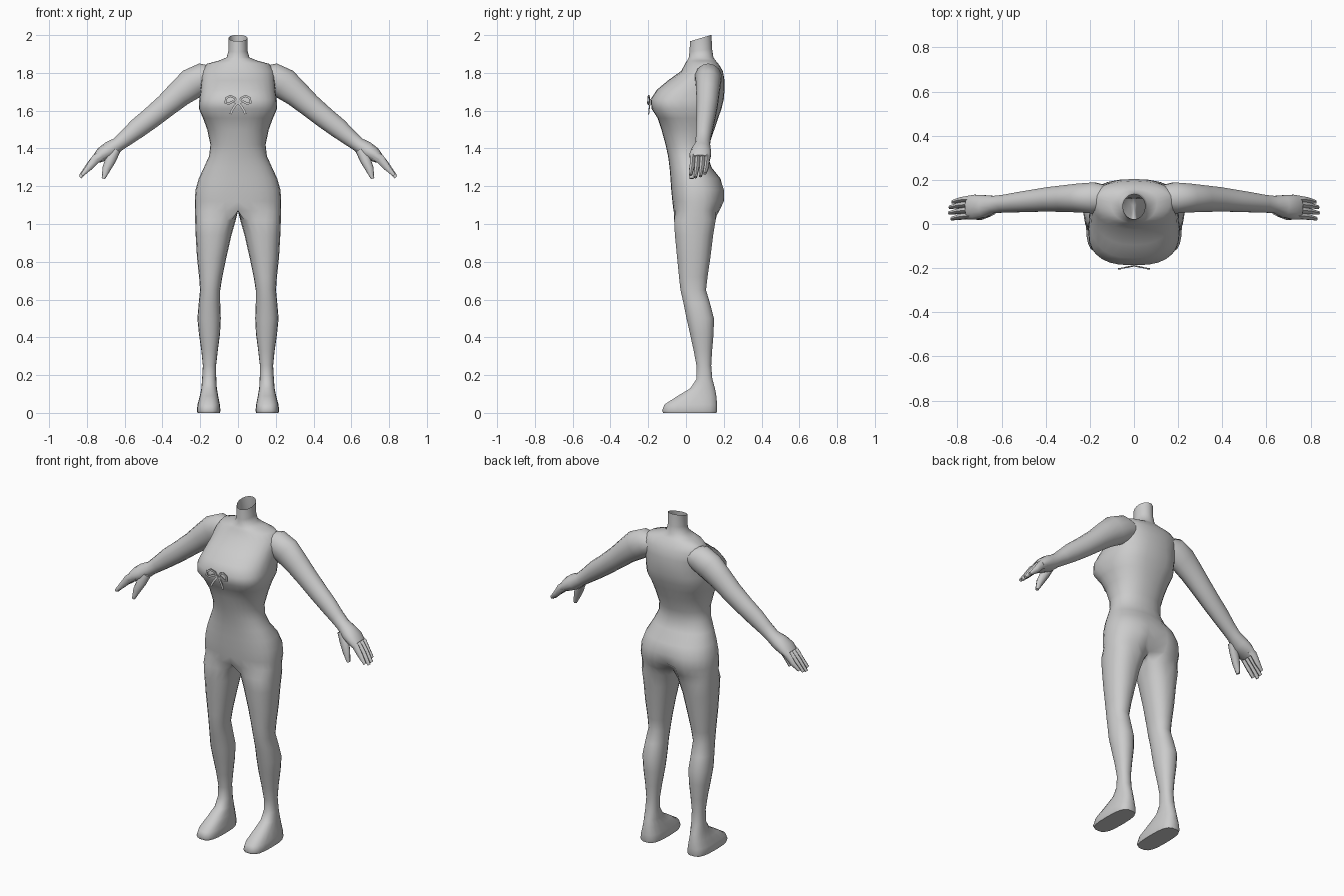
import bpy, bmesh, math
from mathutils import Vector

grey = bpy.data.materials.new("plain grey")
grey.diffuse_color = (0.6, 0.6, 0.6, 1)

OUT, INN = 14, 4  # ring segments on the outer arc and on the inner thigh


def finish(name, bm, mirror=True, angle=60):
    me = bpy.data.meshes.new(name)
    bm.to_mesh(me)
    bm.free()
    ob = bpy.data.objects.new(name, me)
    bpy.context.collection.objects.link(ob)
    me.materials.append(grey)
    if mirror:
        m = ob.modifiers.new("mirror", 'MIRROR')
        m.use_clip = True
        m.merge_threshold = 0.0005
    bpy.context.view_layer.objects.active = ob
    ob.select_set(True)
    bpy.ops.object.shade_smooth_by_angle(angle=math.radians(angle))
    ob.select_set(False)
    return ob


def sup(a, n):
    """Unit superellipse point; angle 0 points to +x."""
    c, s = math.cos(a), math.sin(a)
    return (math.copysign(abs(c) ** (2 / n), c), math.copysign(abs(s) ** (2 / n), s))


def trunk_ring(z, hw, y0, y1, yc, n=2.2, cleft=0, tilt=0):
    """Half outline from the front centre to the back centre, closed along x = 0."""
    pts = []
    for i in range(OUT + 1):
        c, s = sup(math.radians(-90 + 180 * i / OUT), n)
        y = yc + s * ((yc - y0) if s < 0 else (y1 - yc))
        pts.append(Vector((max(0, hw * c) if 0 < i < OUT else 0, y, z + tilt * (y - yc))))
    pts[OUT].y -= cleft
    pts += [pts[OUT].lerp(pts[0], k / INN) for k in range(1, INN)]
    return pts


def leg_ring(z, x0, x1, y0, y1, n=2.2):
    cx, cy, rx, ry = (x0 + x1) / 2, (y0 + y1) / 2, (x1 - x0) / 2, (y1 - y0) / 2
    angles = [-140 + 280 * i / OUT for i in range(OUT + 1)]
    angles += [140 + 80 * k / INN for k in range(1, INN)]
    return [Vector((cx + rx * c, cy + ry * s, z))
            for c, s in (sup(math.radians(a), n) for a in angles)]


# neck and torso, top to bottom: z, half width, front, back, widest y
trunk = [trunk_ring(*r) for r in [
    (1.985, .050, .022, .135, .08, 2, 0, .3),
    (1.92, .050, .018, .138, .08, 2, 0, .15),
    (1.882, .060, .015, .145, .085, 2),
    (1.864, .105, .005, .158, .10),
    (1.848, .165, -.005, .172, .11),
    (1.81, .195, -.025, .195, .11),
    (1.76, .195, -.095, .204, .08, 2.3),
    (1.71, .198, -.155, .204, .03, 2.5),
    (1.66, .205, -.187, .200, -.02, 2.7),
    (1.61, .207, -.182, .188, -.03, 2.7),
    (1.56, .185, -.150, .170, -.01, 2.5),
    (1.50, .163, -.130, .150, .01, 2.3),
    (1.42, .146, -.108, .122, .01),
    (1.36, .153, -.095, .115, .01),
    (1.30, .180, -.087, .135, .02),
    (1.24, .208, -.082, .183, .04, 2.3),
    (1.18, .225, -.078, .204, .05, 2.4, .006),
    (1.12, .229, -.072, .203, .05, 2.5, .02),
    (1.07, .228, -.066, .180, .05, 2.5, .05)]]
# legs and feet: z, inner x, outer x, front, back
legs = [leg_ring(*r) for r in [
    (1.02, .012, .227, -.064, .158, 2.5),
    (.94, .035, .224, -.060, .145, 2.3),
    (.82, .062, .217, -.048, .130),
    (.72, .083, .206, -.038, .115),
    (.65, .094, .201, -.030, .107),
    (.58, .094, .208, -.014, .128),
    (.50, .091, .215, .002, .149),
    (.42, .095, .207, .020, .147),
    (.33, .107, .194, .040, .139),
    (.25, .116, .186, .055, .134),
    (.18, .115, .190, .055, .140),
    (.13, .112, .194, .022, .154),
    (.09, .105, .202, -.045, .162, 2.4),
    (.045, .096, .214, -.115, .166, 2.8),
    (.012, .093, .218, -.128, .166, 3),
    (0, .096, .214, -.122, .163, 3)]]
bm = bmesh.new()
N = OUT + INN
rings = [[bm.verts.new(p) for p in r] for r in trunk + legs]
for j in range(len(rings) - 1):
    a, b = rings[j], rings[j + 1]
    for i in range(N if j >= len(trunk) - 1 else OUT):
        k = (i + 1) % N
        bm.faces.new((a[i], b[i], b[k], a[k]))
bm.faces.new(rings[-1][::-1])
bmesh.ops.delete(bm, geom=[v for v in bm.verts if not v.link_faces], context='VERTS')
finish("body", bm)


def limb(name, path, sides=12):
    """Tapered tube; path rows are x, y, z, in-plane radius, depth radius."""
    bm = bmesh.new()
    c = [Vector(p[:3]) for p in path]
    rows = []
    for j, p in enumerate(path):
        t = (c[min(j + 1, len(c) - 1)] - c[max(j - 1, 0)]).normalized()
        u = Vector((-t.z, 0, t.x)).normalized()
        rows.append([bm.verts.new(c[j] + u * p[3] * math.cos(2 * math.pi * i / sides)
                                  + Vector((0, p[4] * math.sin(2 * math.pi * i / sides), 0)))
                     for i in range(sides)])
    for a, b in zip(rows, rows[1:]):
        for i in range(sides):
            k = (i + 1) % sides
            bm.faces.new((a[i], b[i], b[k], a[k]))
    bm.faces.new(rows[0])
    bm.faces.new(rows[-1])
    bmesh.ops.recalc_face_normals(bm, faces=bm.faces)
    return finish(name, bm)


# arm from inside the shoulder to the palm
limb("arm", [
    (.12, .115, 1.785, .050, .060), (.18, .118, 1.775, .079, .072),
    (.245, .118, 1.742, .083, .067), (.31, .115, 1.690, .071, .062),
    (.38, .112, 1.628, .062, .057), (.46, .105, 1.562, .057, .051),
    (.53, .098, 1.508, .053, .046), (.59, .092, 1.458, .044, .041),
    (.635, .088, 1.422, .038, .040), (.68, .080, 1.392, .045, .052),
    (.72, .076, 1.368, .039, .058), (.75, .074, 1.345, .026, .055)], 14)

# fingers and thumb
for n, (y, dx, dz) in enumerate([(.036, -.006, .004), (.062, .004, -.008),
                                 (.088, .002, -.002), (.112, -.010, .012)]):
    limb("finger_%d" % (n + 1), [
        (.71, y, 1.372, .026, .015), (.755, y, 1.342, .024, .016),
        (.79 + dx / 2, y - .004, 1.302, .018, .0145),
        (.832 + dx, y - .012, 1.255 + dz, .009, .009)], 6)
limb("thumb", [
    (.645, .062, 1.395, .025, .025), (.672, .048, 1.345, .029, .022),
    (.695, .036, 1.295, .023, .019), (.713, .030, 1.240, .009, .011)], 8)

# ribbon bow on the chest: loop, tail and knot, bent back toward the middle
bow = {
    "bow_loop": [(.004, 1.640), (.018, 1.668), (.042, 1.678), (.064, 1.665),
                 (.066, 1.642), (.050, 1.636), (.028, 1.648), (.004, 1.640)],
    "bow_tail": [(.004, 1.640), (.020, 1.620), (.032, 1.600), (.040, 1.582)],
}
for name, pts in bow.items():
    bm = bmesh.new()
    w = 0.006
    rows = []
    for j, (x, z) in enumerate(pts):
        a, b = pts[max(j - 1, 0)], pts[min(j + 1, len(pts) - 1)]
        t = Vector((b[0] - a[0], 0, b[1] - a[1])).normalized()
        s = Vector((-t.z, 0, t.x)) * w
        p = Vector((x, -.192 - .2 * x, z))
        rows.append([bm.verts.new(p + s * k + Vector((0, d, 0)))
                     for k, d in ((1, 0), (-1, 0), (-1, .005), (1, .005))])
    for a, b in zip(rows, rows[1:]):
        for i in range(4):
            bm.faces.new((a[i], b[i], b[(i + 1) % 4], a[(i + 1) % 4]))
    bm.faces.new(rows[0])
    bm.faces.new(rows[-1])
    bmesh.ops.recalc_face_normals(bm, faces=bm.faces)
    finish(name, bm, angle=30).modifiers["mirror"].use_mirror_merge = False
